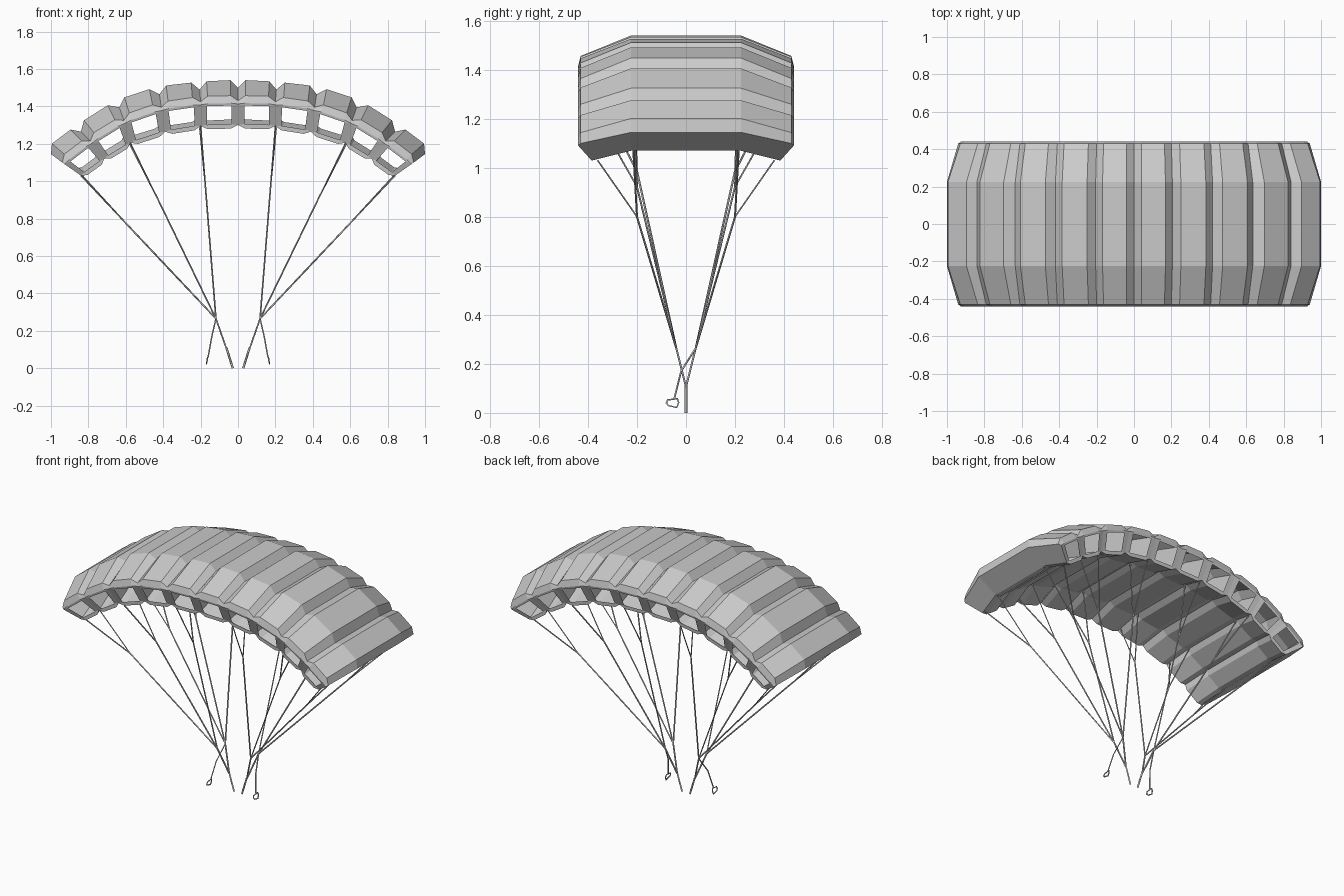
import bpy, bmesh
from mathutils import Vector as V

if "Cube" in bpy.data.objects:
    bpy.data.objects.remove(bpy.data.objects["Cube"])

# Rib stations (x, z) from the centre to the tip
LOW_FRONT = [(0, 1.30), (.2, 1.295), (.39, 1.265), (.575, 1.205), (.715, 1.12), (.84, 1.03)]
LOW_MID = [(0, 1.35), (.21, 1.34), (.41, 1.31), (.605, 1.25), (.75, 1.16), (.87, 1.07)]
TOP_FRONT = [(0, 1.43), (.2, 1.425), (.41, 1.395), (.61, 1.325), (.79, 1.215), (.94, 1.10)]
TOP_MID = [(0, 1.50), (.205, 1.49), (.42, 1.465), (.635, 1.395), (.84, 1.265), (1.0, 1.145)]
LIP = [tuple(V(a).lerp(V(b), .87)) for a, b in zip(LOW_FRONT, TOP_FRONT)]

bm = bmesh.new()


def face(*pts):
    bm.faces.new([bm.verts.new(p) for p in pts])


def row(ribs, i, y, bulge):
    """Four points across cell i: rib, two panel corners, rib."""
    a, b = V(ribs[i]), V(ribs[i + 1])
    d = (b - a).normalized()
    n = V((-d.y, d.x)) * bulge
    pts = [a, a.lerp(b, .19) + n, a.lerp(b, .81) + n, b]
    return [V((p.x, y, p.y)) for p in pts]


def strip(rows):
    for r, s in zip(rows, rows[1:]):
        for k in range(3):
            face(r[k], r[k + 1], s[k + 1], s[k])


for i in range(5):
    # Upper skin
    lip = row(LIP, i, -.44, .005)
    strip([lip, row(TOP_FRONT, i, -.43, .028),
           row(TOP_MID, i, -.225, .042), row(TOP_MID, i, 0, .042)])
    # Lower skin
    low = row(LOW_FRONT, i, -.385, -.018)
    strip([low, row(LOW_MID, i, -.225, -.018), row(LOW_MID, i, 0, -.018)])
    # Frame around the air intake

    def inner(u, v):
        return low[0].lerp(low[3], u).lerp(lip[0].lerp(lip[3], u), v)
    a, b, c, d = inner(.17, .05), inner(.83, .05), inner(.83, .93), inner(.17, .93)
    face(low[1], low[2], b, a)
    face(d, c, lip[2], lip[1])
    face(low[0], a, d, lip[0])
    face(low[3], lip[3], c, b)
    face(low[0], low[1], a)
    face(low[2], low[3], b)
    face(lip[0], d, lip[1])
    face(lip[3], lip[2], c)

# Rib walls between cells and at the tips
for lf, lm, tf, tm, lp in zip(LOW_FRONT, LOW_MID, TOP_FRONT, TOP_MID, LIP):
    def at(p, y):
        return V((p[0], y, p[1]))
    face(at(lm, -.225), at(lm, 0), at(tm, 0), at(tm, -.225))
    face(at(lf, -.385), at(lm, -.225), at(tm, -.225), at(tf, -.43), at(lp, -.44))

bmesh.ops.remove_doubles(bm, verts=bm.verts, dist=.0005)
bmesh.ops.recalc_face_normals(bm, faces=bm.faces)
mesh = bpy.data.meshes.new("canopy")
bm.to_mesh(mesh)
bm.free()
canopy = bpy.data.objects.new("canopy", mesh)
bpy.context.collection.objects.link(canopy)
mirror = canopy.modifiers.new("mirror", 'MIRROR')
mirror.use_axis = (True, True, False)


def cords(name, paths, radius, ys, closed=False):
    """Square-section cords, repeated on both sides."""
    cu = bpy.data.curves.new(name, 'CURVE')
    cu.dimensions = '3D'
    cu.bevel_depth = radius
    cu.bevel_resolution = 0
    cu.use_fill_caps = True
    for path in paths:
        for sx in (-1, 1):
            for sy in ys:
                sp = cu.splines.new('POLY')
                sp.points.add(len(path) - 1)
                sp.use_cyclic_u = closed
                for p, (x, y, z) in zip(sp.points, path):
                    p.co = (x * sx, y * sy, z, 1)
    bpy.context.collection.objects.link(bpy.data.objects.new(name, cu))


# Suspension lines: one trunk per loaded rib, forking to two attachments
knot = V((.118, .04, .265))
trunks, forks = [], []
for i in (1, 3, 5):
    front = V((LOW_FRONT[i][0], .36, LOW_FRONT[i][1]))
    mid = V((LOW_MID[i][0], .215, LOW_MID[i][1]))
    fork = knot.lerp(front, .7)
    fork.y = .2
    trunks.append([knot, fork])
    forks += [[fork, front], [fork, mid]]
cords("main_lines", trunks, .0045, (-1, 1))
cords("branch_lines", forks, .004, (-1, 1))

# Risers
cords("risers", [[knot, (.062, 0, .105)]], .005, (-1, 1))
cords("riser_ends", [[(.062, 0, .11), (.028, 0, 0)]], .006, (1,))

# Steering lines and handles
cords("steering_lines", [[knot, (.14, -.02, .17), (.16, -.048, .058)]], .004, (1,))
cords("steering_handles", [[(.163, -.075, .053), (.163, -.035, .058),
                            (.166, -.03, .042), (.168, -.038, .022),
                            (.168, -.072, .03), (.165, -.08, .04)]], .004, (1,), True)
